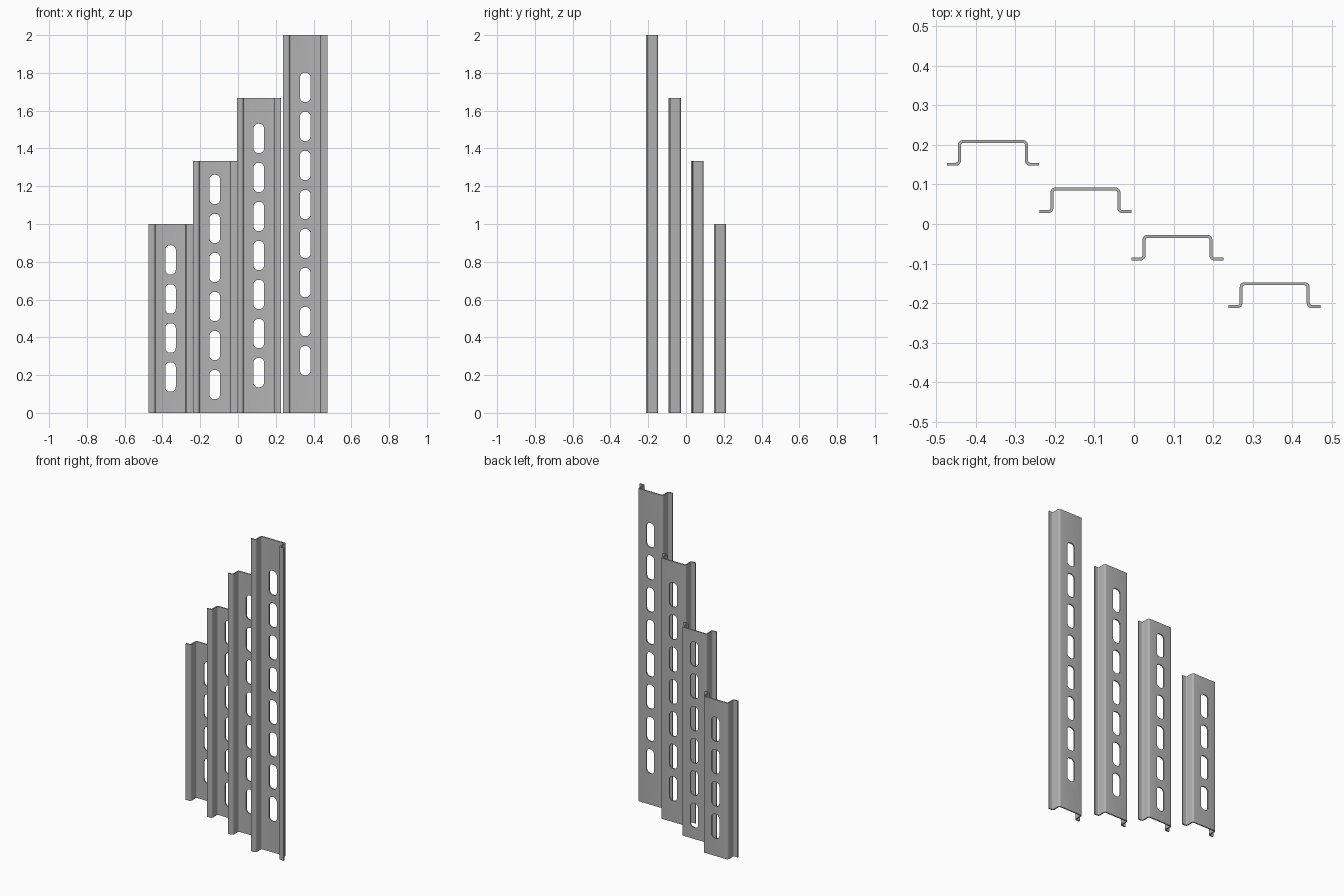
import bpy
import bmesh
from math import sin, cos, pi
from mathutils import Vector

cube = bpy.data.objects.get("Cube")
if cube:
    bpy.data.objects.remove(cube, do_unlink=True)

WIDTH, WEB, DEPTH, THICK, BEND = 0.233, 0.177, 0.065, 0.0075, 0.009
SLOT_W, SLOT_H, SLOT_R, PITCH = 0.055, 0.155, 0.024, 0.2067
STEPS = 5

steel = bpy.data.materials.new("grey steel")
steel.use_nodes = True
steel.diffuse_color = (0.45, 0.45, 0.45, 1)
steel.node_tree.nodes["Principled BSDF"].inputs["Base Color"].default_value = (0.45, 0.45, 0.45, 1)


def hat_profile():
    """Closed outline of the bent sheet: web at the back, flanges at the front."""
    leg = (WEB - THICK) / 2
    high, low = (DEPTH - THICK) / 2, (THICK - DEPTH) / 2
    half = []  # centre line points with their normals, from the web outwards
    for i in range(STEPS + 1):
        a = pi / 2 * (1 - i / STEPS)
        n = Vector((cos(a), sin(a)))
        half.append((Vector((leg - BEND, high - BEND)) + n * BEND, n))
    for i in range(STEPS + 1):
        a = pi / 2 * i / STEPS
        n = Vector((cos(a), sin(a)))
        half.append((Vector((leg + BEND, low + BEND)) - n * BEND, n))
    half.append((Vector((WIDTH / 2, low)), Vector((0, 1))))

    outer = [p + n * THICK / 2 for p, n in half]
    inner = [p - n * THICK / 2 for p, n in half]

    def flip(points):
        return [Vector((-p.x, p.y)) for p in points]
    return flip(outer)[::-1] + outer + inner[::-1] + flip(inner)


def slot_profile(z):
    """Rounded slot outline in the x-z plane."""
    points = []
    for k, (sx, sz) in enumerate(((1, 1), (-1, 1), (-1, -1), (1, -1))):
        for i in range(STEPS + 1):
            a = pi / 2 * (k + i / STEPS)
            points.append((sx * (SLOT_W / 2 - SLOT_R) + SLOT_R * cos(a),
                           z + sz * (SLOT_H / 2 - SLOT_R) + SLOT_R * sin(a)))
    return points


def extrude(bm, coords, offset):
    face = bm.faces.new([bm.verts.new(c) for c in coords])
    result = bmesh.ops.extrude_face_region(bm, geom=[face])
    moved = [v for v in result["geom"] if isinstance(v, bmesh.types.BMVert)]
    bmesh.ops.translate(bm, verts=moved, vec=offset)


def to_object(bm, name):
    bmesh.ops.recalc_face_normals(bm, faces=bm.faces)
    mesh = bpy.data.meshes.new(name)
    bm.to_mesh(mesh)
    bm.free()
    obj = bpy.data.objects.new(name, mesh)
    bpy.context.collection.objects.link(obj)
    return obj


def mounting_rail(name, x, y, height, slots):
    # Bent sheet body
    bm = bmesh.new()
    extrude(bm, [(p.x, p.y, 0) for p in hat_profile()], (0, 0, height))
    rail = to_object(bm, name)
    rail.data.materials.append(steel)

    # Row of slots through the web
    bm = bmesh.new()
    for i in range(slots):
        z = height / 2 + (i - (slots - 1) / 2) * PITCH
        extrude(bm, [(px, 0, pz) for px, pz in slot_profile(z)], (0, DEPTH, 0))
    cutter = to_object(bm, name + "_slot_cutter")
    cutter.hide_render = True

    cut = rail.modifiers.new("slots", 'BOOLEAN')
    cut.operation = 'DIFFERENCE'
    cut.solver = 'EXACT'
    cut.object = cutter
    bpy.ops.object.select_all(action='DESELECT')
    bpy.context.view_layer.objects.active = rail
    rail.select_set(True)
    bpy.ops.object.modifier_apply(modifier=cut.name)
    bpy.data.objects.remove(cutter, do_unlink=True)
    bpy.ops.object.shade_smooth_by_angle(angle=pi / 6)
    rail.location = (x, y, 0)


# Four rails, stepping forward and growing by a third each time
names = ("short_rail", "medium_rail", "long_rail", "longest_rail")
for i, (name, x) in enumerate(zip(names, (-0.357, -0.123, 0.11, 0.356))):
    mounting_rail(name, x, 0.18 - 0.12 * i, 1 + i / 3, 4 + i + (i > 0) * 1 - (i > 1) * 1 - 0 if i < 2 else 5 + i)
